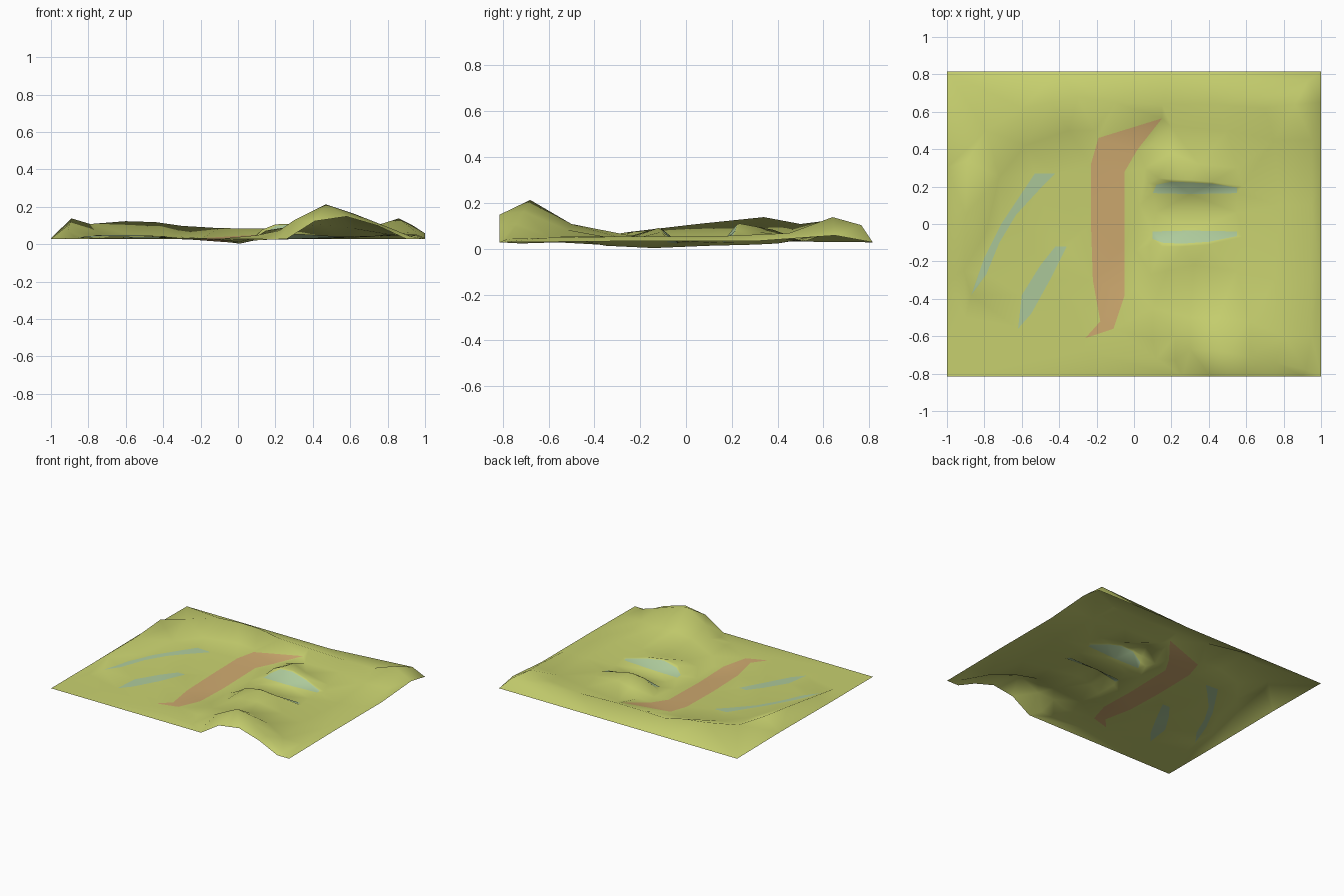
import bpy
from mathutils import Vector
from mathutils.geometry import delaunay_2d_cdt

points, edges, patches = [], [], []

def line(pts, closed=False):
    """Add a crease line (x, y, z) to the terrain."""
    start = len(points)
    points.extend(pts)
    n = len(pts)
    edges.extend((start + i, start + (i + 1) % n) for i in range(n if closed else n - 1))

def patch(mat, pts):
    """Add a closed, coloured area."""
    line(pts, True)
    patches.append((mat, pts))

def inside(p, poly):
    hit = False
    for a, b in zip(poly, poly[1:] + poly[:1]):
        if (a[1] > p[1]) != (b[1] > p[1]):
            if p[0] < a[0] + (p[1] - a[1]) * (b[0] - a[0]) / (b[1] - a[1]):
                hit = not hit
    return hit

# outer edge, with the lifted part at the front
line([(-1, -.815, .03), (.26, -.815, .03), (.41, -.815, .125), (.58, -.815, .15),
      (.75, -.815, .1), (.9, -.815, .03), (1, -.815, .03), (1, -.3, .035), (1, .3, .035),
      (1, .65, .06), (1, .815, .03), (.2, .815, .03), (-.4, .815, .03), (-1, .815, .03),
      (-1, .3, .035), (-1, -.3, .03)], True)

# raised rim: left side, back, and right side
line([(-.9, -.5, .035), (-.91, -.25, .075), (-.9, .05, .11), (-.89, .34, .14), (-.79, .5, .11),
      (-.6, .62, .125), (-.44, .65, .12), (-.3, .68, .1), (-.1, .65, .088), (.15, .64, .085),
      (.45, .64, .075), (.7, .62, .09), (.86, .64, .14), (.93, .765, .105)])
line([(.95, .45, .07), (.95, .1, .055), (.95, -.3, .055), (.95, -.6, .05)])
# foot of the rim
line([(-.84, -.32, .04), (-.79, -.04, .05), (-.72, .25, .055), (-.58, .42, .055), (-.35, .5, .045),
      (-.21, .5, .035)])
line([(.2, .52, .035), (.5, .5, .05), (.75, .45, .055), (.78, .1, .045), (.75, -.3, .045)])

# front hill
line([(.1, -.62, .05), (.22, -.6, .075), (.3, -.67, .13), (.47, -.68, .215), (.62, -.71, .165),
      (.76, -.74, .11), (.92, -.78, .045)])
line([(.1, -.45, .035), (.3, -.5, .09), (.45, -.5, .11), (.62, -.52, .085), (.8, -.6, .055)])
line([(.12, -.72, .025), (.22, -.73, .035)])
line([(-.7, -.66, .035), (-.3, -.68, .035)])

# the two banks: crest and outer foot
line([(.08, .22, .03), (.13, .245, .08), (.2, .24, .108), (.3, .235, .112), (.42, .225, .085),
      (.58, .205, .04)])
line([(.1, .42, .045), (.2, .38, .085), (.35, .32, .075), (.55, .3, .045)])
line([(.08, -.12, .03), (.15, -.12, .075), (.26, -.12, .093), (.4, -.11, .075), (.58, -.07, .04)])
line([(.09, -.27, .025), (.18, -.25, .055), (.32, -.22, .055), (.55, -.25, .04)])
line([(.12, .06, .025), (.55, .06, .035)])

# coloured bank walls
patch("blue", [(.1, .165, .03), (.3, .16, .032), (.55, .165, .038), (.55, .195, .04),
               (.42, .215, .08), (.3, .222, .108), (.2, .226, .1), (.12, .21, .05)])
patch("blue", [(.1, -.04, .025), (.3, -.035, .03), (.55, -.04, .038), (.55, -.065, .04),
               (.4, -.095, .07), (.26, -.105, .088), (.15, -.1, .065), (.1, -.08, .03)])
# coloured strips on the left
patch("blue", [(-.87, -.38, .038), (-.8, -.18, .045), (-.71, 0, .05), (-.53, .27, .05),
               (-.42, .27, .045), (-.51, .18, .045), (-.63, .05, .045), (-.72, -.1, .045),
               (-.79, -.27, .04)])
patch("blue", [(-.62, -.56, .035), (-.6, -.38, .04), (-.5, -.22, .04), (-.42, -.12, .04),
               (-.36, -.12, .04), (-.45, -.3, .035), (-.55, -.48, .035)])
# central strip, dipping in the middle
patch("orange", [(.15, .565, .055), (-.19, .46, .035), (-.23, .32, .03), (-.23, 0, .025),
                 (-.22, -.3, .025), (-.18, -.52, .03), (-.26, -.61, .035), (-.11, -.56, .03),
                 (-.05, -.38, .02), (-.05, -.1, .012), (-.05, .28, .02), (.02, .4, .025)])
line([(.01, -.35, .015), (.01, -.14, .005), (.03, .1, .015), (.06, .3, .02)])

# triangulate through all crease lines
flat = [Vector(p[:2]) for p in points]
v2, _, tris, origin, _, _ = delaunay_2d_cdt(flat, edges, [], 0, 1e-5)
def height(i):
    if origin[i]:
        return points[origin[i][0]][2]
    return min(zip(flat, points), key=lambda q: (q[0] - v2[i]).length)[1][2]
floor = min(p[2] for p in points)
verts = [(v.x, v.y, height(i) - floor + .003) for i, v in enumerate(v2)]

mesh = bpy.data.meshes.new("terrain")
mesh.from_pydata(verts, [], tris)
terrain = bpy.data.objects.new("terrain", mesh)
bpy.context.collection.objects.link(terrain)

# colours
slots = {}
for name, col in (("grass", (.58, .64, .16, 1)), ("blue", (.42, .59, .33, 1)),
                  ("orange", (.62, .4, .16, 1))):
    m = bpy.data.materials.new(name)
    m.diffuse_color = col
    slots[name] = len(mesh.materials)
    mesh.materials.append(m)
for f in mesh.polygons:
    f.use_smooth = True
    for mat, poly in patches:
        if inside(f.center, poly):
            f.material_index = slots[mat]
    if f.normal.z < 0:
        f.flip()
mesh.update()
